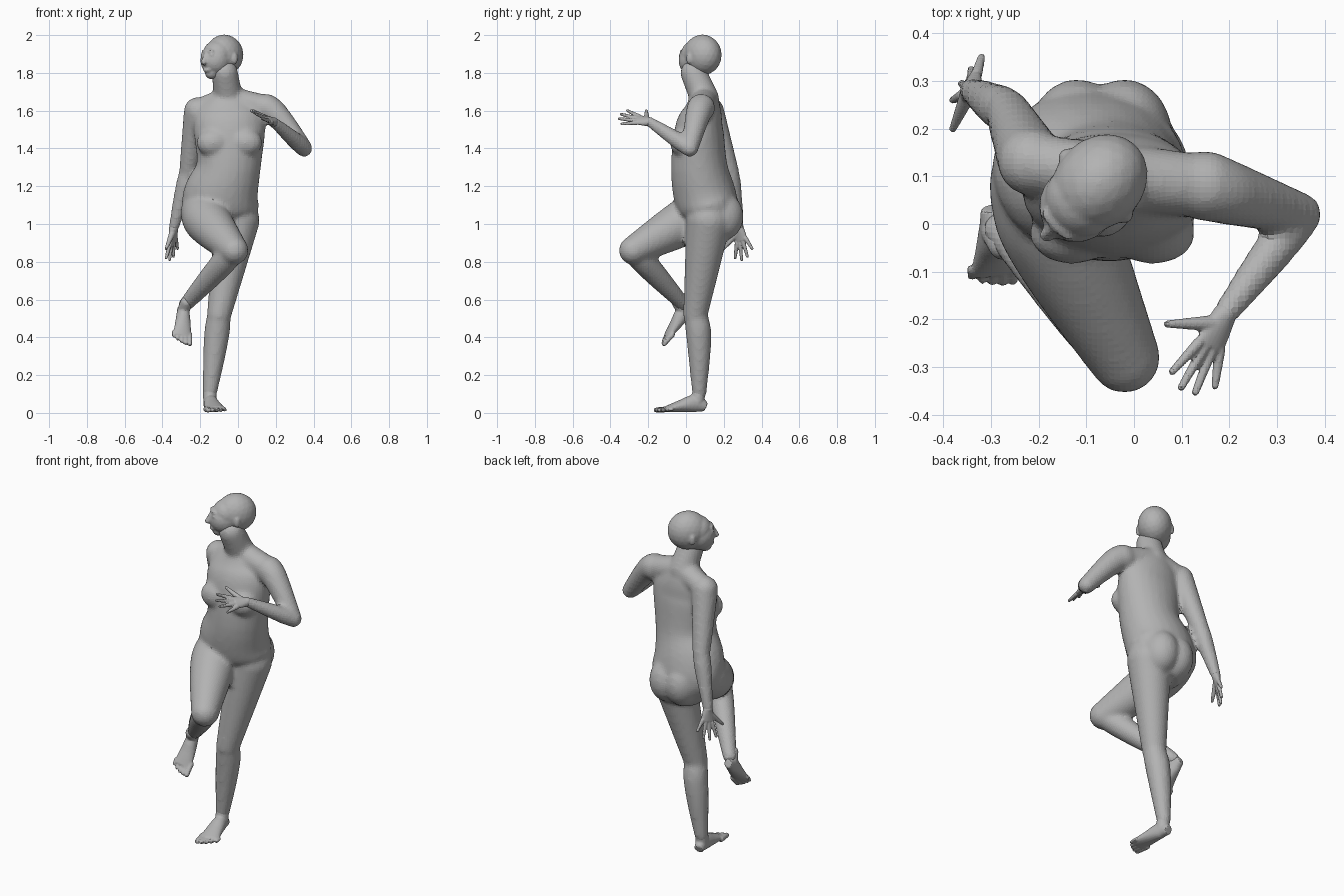
import bpy, bmesh, math
from mathutils import Vector, Matrix

cube = bpy.data.objects.get("Cube")
if cube:
    bpy.data.objects.remove(cube, do_unlink=True)

skin = bpy.data.materials.new("plain grey")
skin.use_nodes = True
GREY = (.45, .45, .45, 1)
skin.diffuse_color = GREY
skin.node_tree.nodes["Principled BSDF"].inputs["Base Color"].default_value = GREY


def smooth_rows(rows, steps=4):
    """Smooth curve through rows of numbers."""
    last = len(rows) - 1
    out = []
    for i in range(last):
        before, start = rows[max(0, i - 1)], rows[i]
        end, after = rows[i + 1], rows[min(last, i + 2)]
        for s in range(steps):
            t = s / steps
            out.append([b + t / 2 * (c - a + t * (2 * a - 5 * b + 4 * c - d + t * (3 * (b - c) + d - a)))
                        for a, b, c, d in zip(before, start, end, after)])
    return out + [list(rows[last])]


def loft(bm, rows, side, sides=24):
    """Closed tube through (x, y, z, half width, half depth) stations."""
    rows = smooth_rows(rows)
    points = [Vector(row[:3]) for row in rows]
    last = len(points) - 1
    rings = []
    for i, (x, y, z, width, depth) in enumerate(rows):
        along = (points[min(i + 1, last)] - points[max(i - 1, 0)]).normalized()
        across = (side - along * side.dot(along)).normalized()
        other = along.cross(across)
        angles = [math.tau * k / sides for k in range(sides)]
        rings.append([bm.verts.new(points[i] + across * width * math.cos(angle) + other * depth * math.sin(angle))
                      for angle in angles])
    for lower, upper in zip(rings, rings[1:]):
        for k in range(sides):
            after = (k + 1) % sides
            bm.faces.new((lower[k], lower[after], upper[after], upper[k]))
    bm.faces.new(rings[0][::-1])
    bm.faces.new(rings[-1])


def blob(bm, position, radii):
    matrix = Matrix.Translation(position) @ Matrix.Diagonal((*radii, 1))
    bmesh.ops.create_icosphere(bm, subdivisions=3, radius=1, matrix=matrix)


def limb(bm, start, end, start_radius, end_radius, swell=0, bow=(0, 0, 0)):
    """Tapered round-ended limb that swells and bows nearer its start."""
    start, end, bow = Vector(start), Vector(end), Vector(bow)
    rows = []
    steps = 6
    for i in range(steps + 1):
        t = i / steps
        bulge = math.sin(math.pi * t ** .6)
        radius = start_radius + (end_radius - start_radius) * t + swell * bulge
        rows.append((*(start.lerp(end, t) + bow * bulge), radius, radius))
    loft(bm, rows, (end - start).orthogonal())
    blob(bm, start, [start_radius] * 3)
    blob(bm, end, [end_radius] * 3)


def finish(name, bm, voxel, softening, matrix=Matrix()):
    """Fuse the overlapping volumes into one faceted surface."""
    bm.transform(matrix)
    bmesh.ops.recalc_face_normals(bm, faces=bm.faces)
    mesh = bpy.data.meshes.new(name)
    bm.to_mesh(mesh)
    bm.free()
    mesh.materials.append(skin)
    part = bpy.data.objects.new(name, mesh)
    bpy.context.collection.objects.link(part)
    fuse = part.modifiers.new("fuse", 'REMESH')
    fuse.mode = 'VOXEL'
    fuse.voxel_size = voxel
    soften = part.modifiers.new("soften", 'SMOOTH')
    soften.factor = .5
    soften.iterations = softening


# Joints of the pose
neck_base, neck_top, skull = (-.05, .1, 1.66), (-.07, .04, 1.8), (-.08, .08, 1.895)
left_shoulder, left_elbow, left_wrist = (.15, .08, 1.615), (.35, .02, 1.4), (.19, -.19, 1.54)
right_shoulder, right_elbow, right_wrist = (-.215, .13, 1.6), (-.265, .235, 1.27), (-.34, .28, .98)
left_hip, left_knee, left_ankle = (-.005, .12, 1.02), (-.1, .05, .52), (-.15, .07, .1)
right_hip, right_knee, right_ankle = (-.18, .08, 1.06), (-.02, -.28, .86), (-.28, -.01, .57)

# Torso
bm = bmesh.new()
loft(bm, [(-.07, .13, .92, .1, .1), (-.09, .13, 1.05, .195, .15), (-.09, .1, 1.15, .2, .165),
          (-.05, .07, 1.3, .17, .15), (-.045, .07, 1.5, .19, .13), (-.05, .09, 1.6, .17, .1),
          (-.05, .1, 1.7, .07, .06)], Vector((1, 0, 0)))
for x in (-.13, .04):
    blob(bm, (x, -.02, 1.43), (.09, .065, .075))
for x in (-.12, -.02):
    blob(bm, (x, .19, 1.04), (.1, .115, .13))
# Neck and shoulder line
limb(bm, neck_base, neck_top, .077, .07)
limb(bm, neck_base, left_shoulder, .07, .067)
limb(bm, neck_base, right_shoulder, .07, .06)
# Arms
limb(bm, left_shoulder, left_elbow, .075, .046, bow=(0, 0, .02))
limb(bm, left_elbow, left_wrist, .044, .028, swell=.005)
limb(bm, right_shoulder, right_elbow, .072, .048)
limb(bm, right_elbow, right_wrist, .047, .028, swell=.005)
# Legs
limb(bm, left_hip, left_knee, .12, .065)
limb(bm, left_knee, left_ankle, .062, .038, swell=.011, bow=(0, .012, 0))
limb(bm, right_hip, right_knee, .125, .076, swell=.012, bow=(-.015, 0, 0))
limb(bm, right_knee, right_ankle, .062, .038, swell=.01)
finish("body", bm, .012, 10)

# Head, turned toward its right shoulder: skull, face, jaw, nose, brow, lips, eyes and ears
bm = bmesh.new()
blob(bm, (0, .01, 0), (.093, .11, .108))
blob(bm, (0, -.05, -.03), (.08, .088, .085))
limb(bm, (0, -.04, 0), (0, -.085, -.093), .08, .036)
limb(bm, (0, -.122, .01), (0, -.146, -.04), .011, .015)
blob(bm, (0, -.116, .02), (.045, .014, .012))
blob(bm, (0, -.122, -.08), (.025, .012, .012))
for mirror in (-1, 1):
    blob(bm, (mirror * .033, -.118, 0), (.014, .01, .008))
    blob(bm, (mirror * .092, 0, -.02), (.011, .017, .03))
finish("head", bm, .007, 4, Matrix.Translation(skull) @ Matrix.Rotation(math.radians(-45), 4, 'Z'))


def hand(name, wrist, index_tip, pinky_tip, thumb_tip):
    """Palm from the wrist to the knuckles, four fanned fingers and a thumb."""
    wrist, index_tip, pinky_tip = Vector(wrist), Vector(index_tip), Vector(pinky_tip)
    index, pinky = wrist.lerp(index_tip, .5), wrist.lerp(pinky_tip, .5)
    knuckles = index.lerp(pinky, .5)
    forward = (knuckles - wrist).normalized()
    across = pinky - index
    half = across.length / 2 + .008
    bm = bmesh.new()
    loft(bm, [(*wrist, .026, .024), (*wrist.lerp(knuckles, .5), half * .9, .018), (*knuckles, half, .013)], across)
    blob(bm, wrist, [.025] * 3)
    for k in range(4):
        reach = forward * .03 * math.sin(math.pi * k / 3)
        limb(bm, index.lerp(pinky, k / 3), index_tip.lerp(pinky_tip, k / 3) + reach, .012, .008)
    limb(bm, wrist.lerp(index, .3), thumb_tip, .018, .008)
    finish(name, bm, .0045, 2)


hand("left_hand", left_wrist, (.08, -.31, 1.6), (.17, -.34, 1.53), (.07, -.21, 1.6))
hand("right_hand", right_wrist, (-.38, .26, .82), (-.32, .35, .87), (-.38, .2, .87))


def foot(name, matrix):
    """Left foot pointing to -y, with the ankle above the origin."""
    bm = bmesh.new()
    loft(bm, [(0, .035, .03, .025, .025), (0, -.02, .05, .036, .046),
              (0, -.1, .036, .047, .032), (.005, -.18, .02, .055, .015)], Vector((1, 0, 0)))
    limb(bm, (0, 0, .12), (0, -.01, .06), .035, .036)
    for k in range(5):
        x = .024 * k - .042
        radius = .017 - .0015 * k
        tip = .0025 * k * k - .225
        limb(bm, (x, -.155, .02), (x, tip, .015), radius, radius * .8)
    finish(name, bm, .006, 3, matrix)


foot("left_foot", Matrix.Translation((-.15, .07, 0)) @ Matrix.Rotation(math.radians(9), 4, 'Z'))

# Right foot hangs toes down
back = Vector((-.05, .7, .7)).normalized()
up = Vector((.3, -.7, .7))
up = (up - back * up.dot(back)).normalized()
turn = Matrix((up.cross(back), back, up)).transposed().to_4x4()
sole = Vector(right_ankle) - up * .09 - Vector((0, .02, 0))
foot("right_foot", Matrix.Translation(sole) @ turn @ Matrix.Scale(.92, 4))
